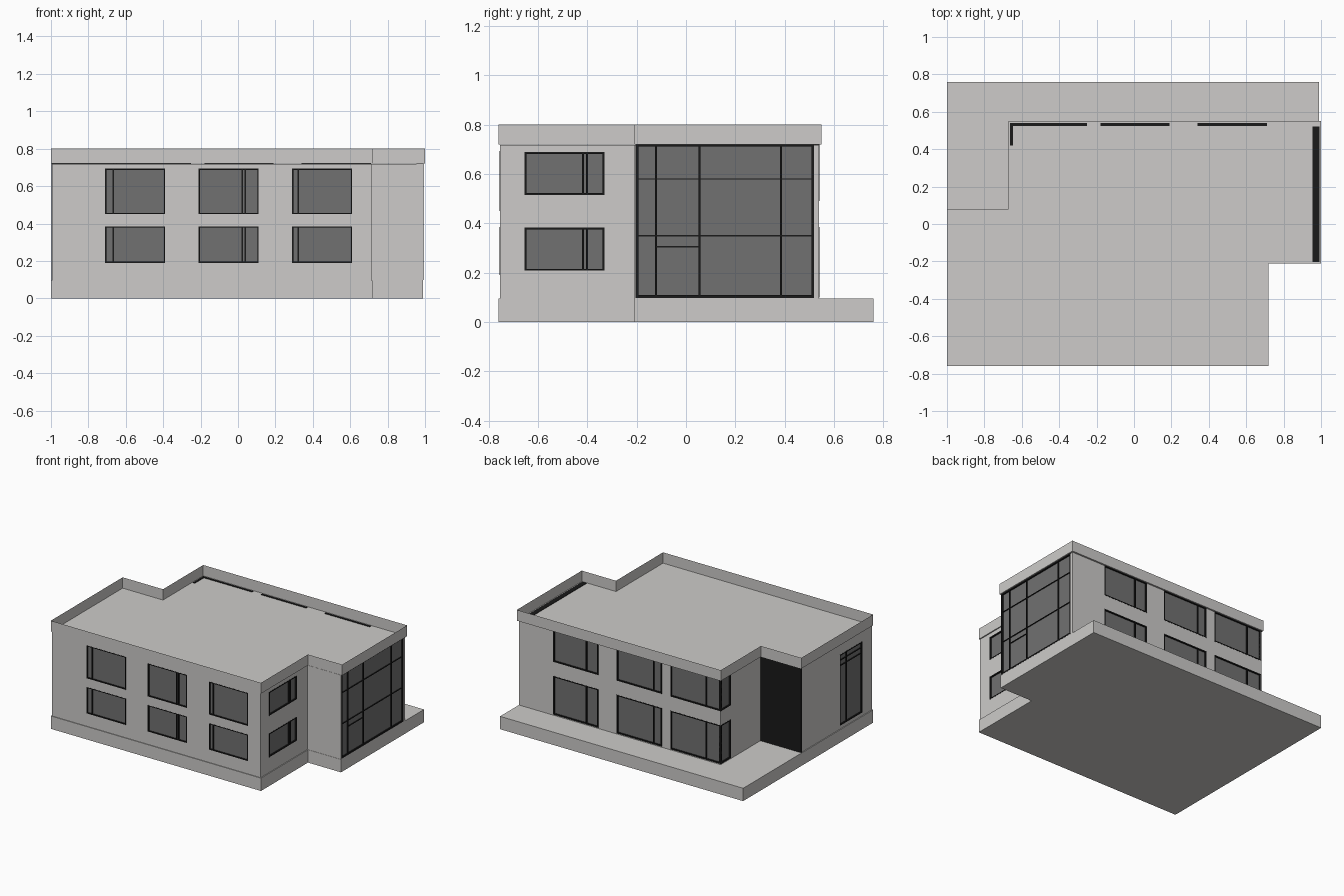
import bpy
import bmesh

if "Cube" in bpy.data.objects:
    bpy.data.objects.remove(bpy.data.objects["Cube"], do_unlink=True)


def material(name, rgb):
    m = bpy.data.materials.new(name)
    m.use_nodes = True
    m.diffuse_color = (*rgb, 1)
    bsdf = m.node_tree.nodes["Principled BSDF"]
    bsdf.inputs["Base Color"].default_value = (*rgb, 1)
    bsdf.inputs["Roughness"].default_value = 0.8
    return m


CONCRETE = material("pale concrete", (0.61, 0.60, 0.585))
GLASS = material("grey glass", (0.165, 0.165, 0.165))
FRAME = material("black metal", (0.01, 0.01, 0.01))


def to_object(name, bm, mat):
    mesh = bpy.data.meshes.new(name)
    bm.to_mesh(mesh)
    bm.free()
    if mat:
        mesh.materials.append(mat)
    ob = bpy.data.objects.new(name, mesh)
    bpy.context.collection.objects.link(ob)
    return ob


def add_box(bm, a, b):
    verts = bmesh.ops.create_cube(bm, size=1)["verts"]
    for v in verts:
        for i in range(3):
            v.co[i] = (a[i] + b[i]) / 2 + v.co[i] * abs(b[i] - a[i])


def prism(name, outline, z0, z1, mat, open_top=False):
    bm = bmesh.new()
    base = bm.faces.new([bm.verts.new((x, y, z0)) for x, y in outline])
    bm.normal_update()
    ext = bmesh.ops.extrude_face_region(bm, geom=[base], use_keep_orig=True)["geom"]
    for v in ext:
        if isinstance(v, bmesh.types.BMVert):
            v.co.z = z1
    if open_top:
        lids = [f for f in bm.faces if all(v.co.z > (z0 + z1) / 2 for v in f.verts)]
        bmesh.ops.delete(bm, geom=lids, context="FACES_ONLY")
    bmesh.ops.recalc_face_normals(bm, faces=bm.faces)
    return to_object(name, bm, mat)


# Base slab, main walls and the thin parapet tray that forms the roof
prism("base_slab", [(-1, -.76), (.72, -.76), (.72, -.21), (.99, -.21),
                    (.99, .76), (-1, .76)], 0, .095, CONCRETE)
walls = prism("walls", [(-.994, -.755), (.714, -.755), (.714, -.208), (.99, -.208),
                        (.99, .54), (-.662, .54), (-.662, .072), (-.994, .072)],
              .09, .718, CONCRETE)
prism("roof_and_parapet", [(-1, -.76), (.72, -.76), (.72, -.21), (1, -.21),
                           (1, .55), (-.67, .55), (-.67, .08), (-1, .08)],
      .72, .80, CONCRETE, open_top=True)


def windows(name, axis, surface, side, panes, depth=.015, bar=.008, glass_in=.009):
    """Cut pockets in one wall and fill them with frames and glass.
    Each pane: (u0, u1, z0, z1, uprights, rails); a rail is (z, from, to)."""
    cut, frame, glass = bmesh.new(), bmesh.new(), bmesh.new()

    def slab(bm, u0, u1, z0, z1, inner, outer):
        d0, d1 = surface - side * inner, surface + side * outer
        if axis == "x":
            add_box(bm, (d0, u0, z0), (d1, u1, z1))
        else:
            add_box(bm, (u0, d0, z0), (u1, d1, z1))

    for u0, u1, z0, z1, uprights, rails in panes:
        slab(cut, u0, u1, z0, z1, depth, .02)
        slab(glass, u0, u1, z0, z1 - .004, depth, -glass_in)
        for a, b in ((u0, u0 + bar), (u1 - bar, u1)):
            slab(frame, a, b, z0, z1, depth, .001)
        for a, b in ((z0, z0 + bar), (z1 - bar, z1)):
            slab(frame, u0, u1, a, b, depth, .001)
        for u in uprights:
            slab(frame, u - .004, u + .004, z0, z1, depth, -.001)
        for z, a, b in rails:
            slab(frame, a, b, z - .0025, z + .0025, depth, -.002)

    cutter = to_object(name + "_cutter", cut, None)
    cutter.hide_render = True
    mod = walls.modifiers.new(name, "BOOLEAN")
    mod.operation, mod.solver, mod.object = "DIFFERENCE", "EXACT", cutter
    to_object(name + "_frames", frame, FRAME)
    to_object(name + "_glass", glass, GLASS)
    return cutter


TOP = .723
cutters = []

# Front windows: three columns, two storeys
front = [(u, u + .32, z0, z1, posts, [])
         for u, posts in ((-.71, [-.667]), (-.21, [.024, .04]), (.29, [.322]))
         for z0, z1 in ((.19, .385), (.45, .693))]
cutters.append(windows("front_windows", "y", -.755, -1, front, bar=.006))

# Windows on the short left wall
left = [(-.655, -.33, z0, z1, [-.418, -.402], []) for z0, z1 in ((.208, .384), (.515, .69))]
cutters.append(windows("left_windows", "x", .714, 1, left))

# Back windows, full height under the parapet
back = [(u0, u1, z0, z1, [post], [])
        for u0, u1, post in ((.34, .71, .44), (-.18, .19, -.11), (-.662, -.25, -.54))
        for z0, z1 in ((.10, .385), (.49, TOP))]
cutters.append(windows("back_windows", "y", .54, 1, back))

# Return of the corner window around the recess
corner = [(.42, .54, z0, z1, [], []) for z0, z1 in ((.10, .385), (.49, TOP))]
cutters.append(windows("corner_windows", "x", -.662, -1, corner))

# Tall window on the right wall
tall = [(-.64, -.38, .12, .645, [-.46], [(.60, -.64, -.38), (.56, -.64, -.38)])]
cutters.append(windows("right_tall_window", "x", -.994, -1, tall))

# Large glazed wall of the side wing, with its door
wing = [(-.204, .52, .098, TOP, [-.122, .055, .385],
         [(.58, -.204, .52), (.35, -.204, .52), (.305, -.122, .055)])]
cutters.append(windows("glazed_wall", "x", .99, 1, wing, depth=.035, bar=.011, glass_in=.008))

# Bake the openings into the walls, then drop the cutters
graph = bpy.context.evaluated_depsgraph_get()
baked = bpy.data.meshes.new_from_object(walls.evaluated_get(graph))
walls.modifiers.clear()
walls.data = baked
for c in cutters:
    bpy.data.objects.remove(c, do_unlink=True)

# Black entrance panel across the recess
bm = bmesh.new()
add_box(bm, (-.996, .066, .095), (-.663, .076, .72))
to_object("entrance_panel", bm, FRAME)
